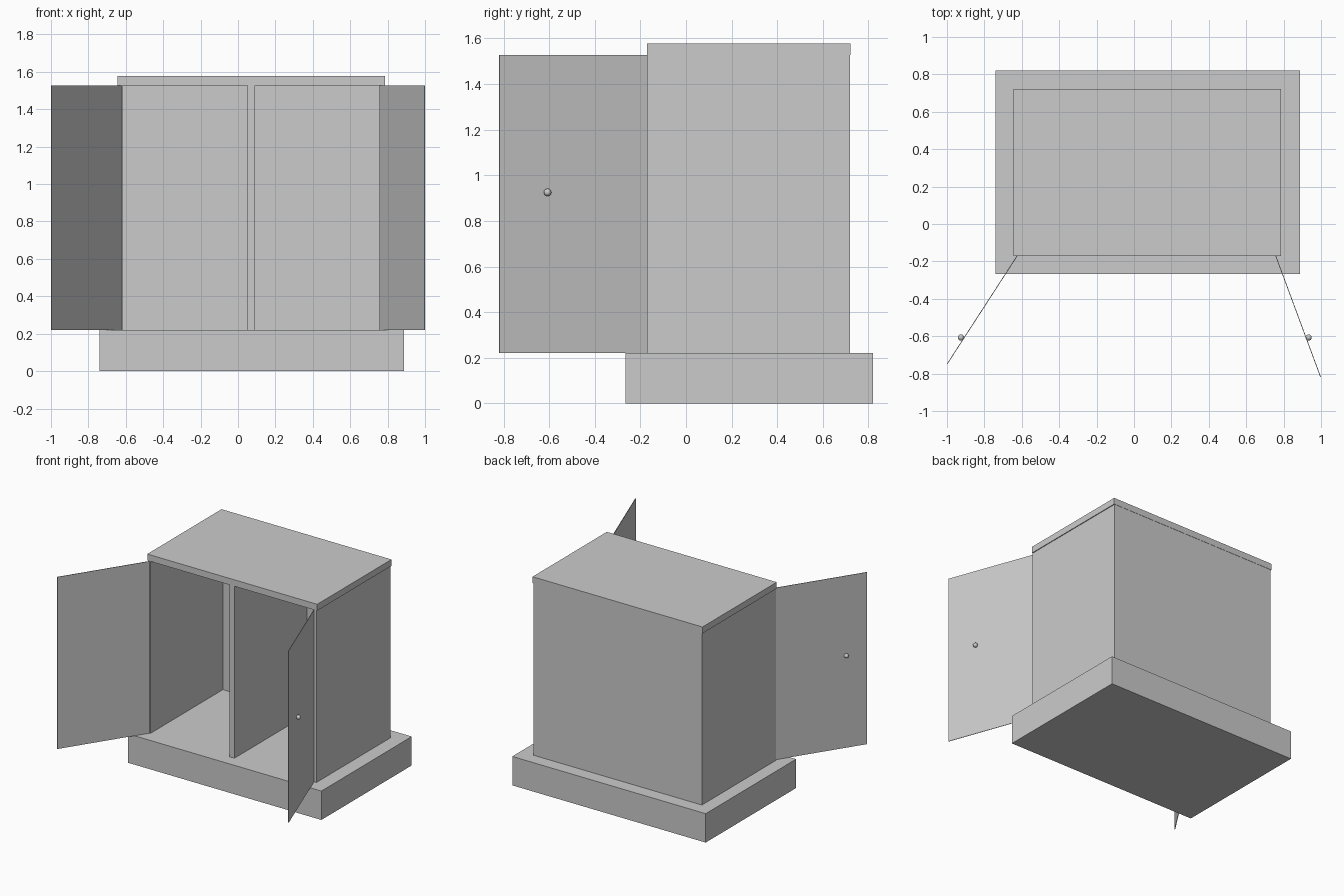
import bpy
from math import atan2, hypot
from mathutils import Vector

if "Cube" in bpy.data.objects:
    bpy.data.objects.remove(bpy.data.objects["Cube"])


def box(name, x0, x1, y0, y1, z0, z1):
    """Axis-aligned box from its limits."""
    bpy.ops.mesh.primitive_cube_add(
        size=1, location=((x0 + x1) / 2, (y0 + y1) / 2, (z0 + z1) / 2))
    ob = bpy.context.object
    ob.name = name
    ob.scale = (x1 - x0, y1 - y0, z1 - z0)
    bpy.ops.object.transform_apply(location=False, rotation=False, scale=True)
    return ob


FRONT, BACK = -0.171, 0.722
FLOOR, CEIL, TOP = 0.22, 1.528, 1.577

# Plinth and cabinet body
box("plinth", -0.74, 0.888, -0.266, 0.82, 0, FLOOR)
box("top_panel", -0.644, 0.786, FRONT, BACK, CEIL, TOP)
box("left_side", -0.638, -0.617, FRONT, BACK - 0.002, FLOOR, CEIL)
box("right_side", 0.759, 0.78, FRONT, BACK - 0.002, FLOOR, CEIL)
box("back_panel", -0.617, 0.759, BACK - 0.022, BACK - 0.002, FLOOR, CEIL)
box("divider", 0.05, 0.09, FRONT, BACK - 0.022, FLOOR, CEIL)


def door(side, hinge, tip, knob):
    """Thin open door from hinge to tip, with a round knob on its outside."""
    dx, dy = tip[0] - hinge[0], tip[1] - hinge[1]
    ob = box(side + "_door", 0, hypot(dx, dy), -0.002, 0.002, FLOOR, CEIL)
    bpy.context.scene.cursor.location = (0, 0, 0)
    bpy.ops.object.transform_apply(location=True, rotation=False, scale=False)
    ob.location = Vector((*hinge, 0))
    ob.rotation_euler.z = atan2(dy, dx)
    bpy.ops.mesh.primitive_uv_sphere_add(
        segments=24, ring_count=12, radius=0.0165, location=(*knob, 0.925))
    bpy.context.object.name = side + "_knob"
    bpy.ops.object.shade_smooth()


# Doors swung open
door("left", (-0.625, FRONT), (-0.998, -0.747), (-0.925, -0.607))
door("right", (0.758, FRONT), (0.998, -0.819), (0.934, -0.607))
